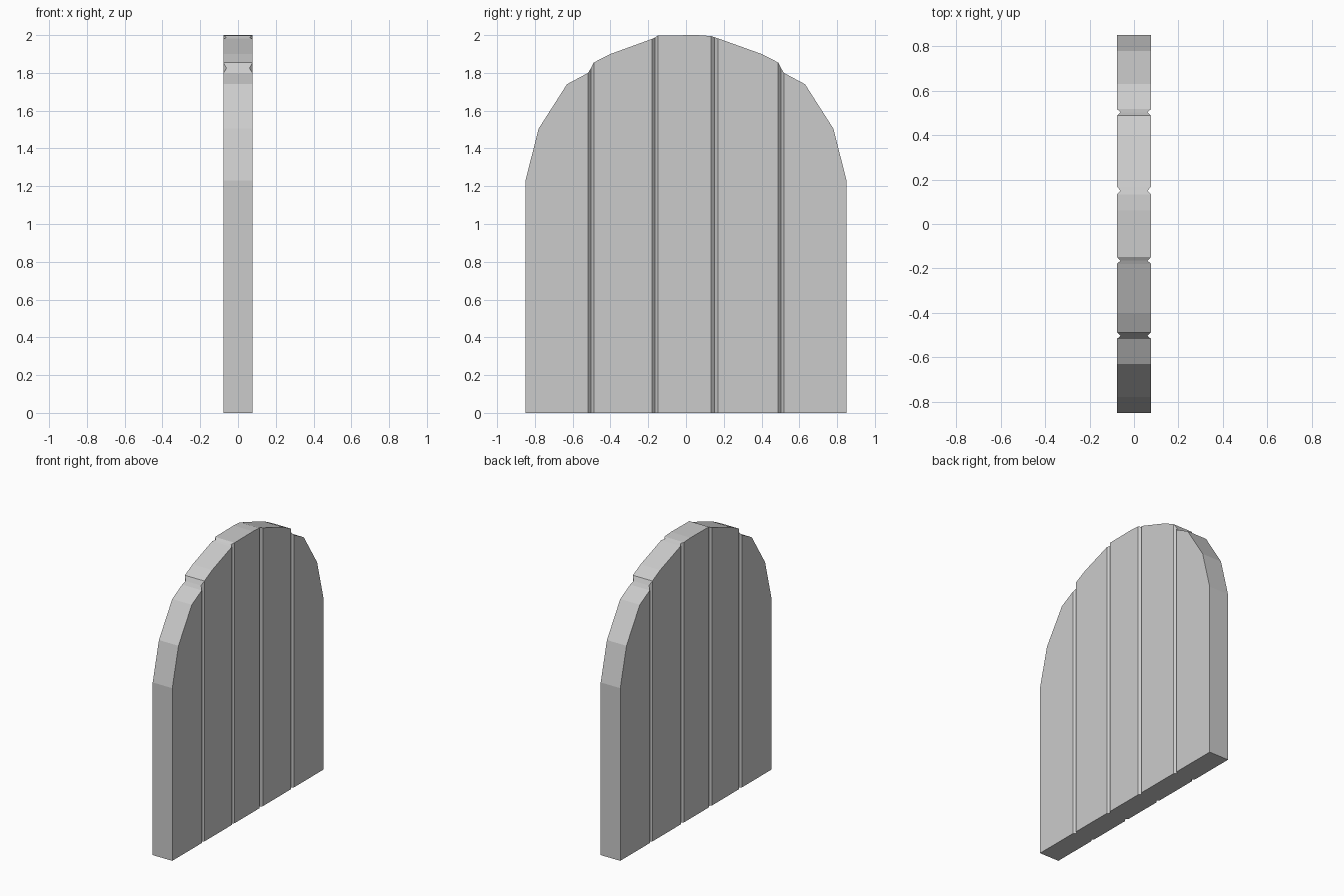
import bpy, bmesh

if "Cube" in bpy.data.objects:
    bpy.data.objects.remove(bpy.data.objects["Cube"])

HALF = 0.077     # half thickness of the planks
GROOVE = 0.061   # half thickness at the bottom of a V groove

# stations across the door: (y, top height, half thickness)
outer = [(0.85, 1.23, HALF), (0.78, 1.505, HALF), (0.63, 1.74, HALF),
         (0.518, 1.80, HALF), (0.503, 1.825, GROOVE), (0.488, 1.855, HALF),
         (0.40, 1.90, HALF)]
left = [(-y, z, t) for y, z, t in outer]
middle = [(-0.18, 1.98, HALF), (-0.165, 1.987, GROOVE), (-0.148, 1.998, HALF),
          (0.06, 2.0, HALF),
          (0.133, 1.995, HALF), (0.15, 1.989, GROOVE), (0.169, 1.983, HALF)]
stations = left + middle + outer[::-1]

# arched plank door, skinned from one rectangular section per station
bm = bmesh.new()
rings = [[bm.verts.new(p) for p in ((-t, y, 0), (t, y, 0), (t, y, z), (-t, y, z))]
         for y, z, t in stations]
for a, b in zip(rings, rings[1:]):
    for i in range(4):
        j = (i + 1) % 4
        bm.faces.new((a[i], a[j], b[j], b[i]))
bm.faces.new(rings[0])
bm.faces.new(rings[-1][::-1])
bmesh.ops.recalc_face_normals(bm, faces=bm.faces)

mesh = bpy.data.meshes.new("arched_plank_door")
bm.to_mesh(mesh)
bm.free()
bpy.context.collection.objects.link(bpy.data.objects.new("arched_plank_door", mesh))
